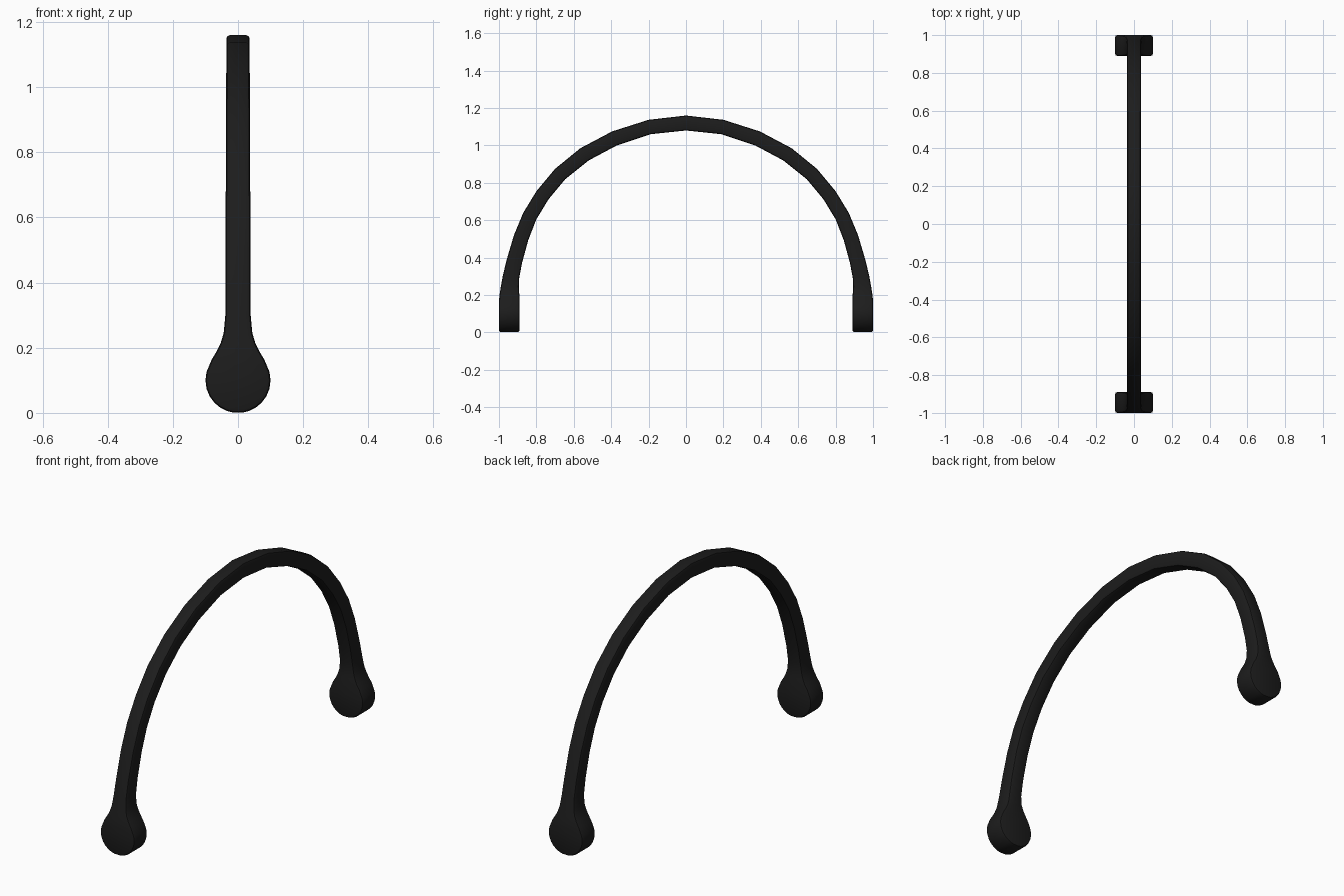
import bpy, bmesh, math

if "Cube" in bpy.data.objects:
    bpy.data.objects.remove(bpy.data.objects["Cube"])

# Rod stations from crown to foot: outer y, outer z, inner y, inner z, half width
ARCH = [
    (0.20, 1.137, 0.19, 1.06, 0.036), (0.395, 1.075, 0.37, 1.00, 0.036),
    (0.565, 0.985, 0.52, 0.92, 0.036), (0.70, 0.875, 0.645, 0.82, 0.037),
    (0.80, 0.755, 0.735, 0.712, 0.037), (0.87, 0.64, 0.80, 0.605, 0.038),
    (0.92, 0.52, 0.843, 0.495, 0.038), (0.96, 0.385, 0.877, 0.37, 0.038),
]
# Neck flaring into the end disc
NECK = [
    (0.98, 0.30, 0.892, 0.29, 0.039), (0.99, 0.245, 0.894, 0.245, 0.044),
    (0.995, 0.215, 0.892, 0.215, 0.053), (0.998, 0.19, 0.89, 0.19, 0.065),
    (1.0, 0.165, 0.89, 0.165, 0.08),
]
# Round end disc, radius 0.1, sampled down its rim
DISC = [(1.0, 0.1 - 0.1 * math.cos(a), 0.89, 0.1 - 0.1 * math.cos(a), 0.1 * math.sin(a))
        for a in (math.radians(d) for d in (120, 105, 90, 75, 60, 46, 33, 21, 10))]

half = ARCH + NECK + DISC
mirrored = [(-a, b, -c, d, w) for a, b, c, d, w in reversed(half)]
stations = mirrored + [(0, 1.16, 0, 1.08, 0.036)] + half

# Sweep a rectangular section through the stations
bm = bmesh.new()
rings = [[bm.verts.new(p) for p in ((-w, yo, zo), (w, yo, zo), (w, yi, zi), (-w, yi, zi))]
         for yo, zo, yi, zi, w in stations]
for r, s in zip(rings, rings[1:]):
    for i in range(4):
        j = (i + 1) % 4
        bm.faces.new((r[i], r[j], s[j], s[i]))
bm.faces.new(rings[0])
bm.faces.new(rings[-1])
bmesh.ops.recalc_face_normals(bm, faces=bm.faces)

# Soften the long corners
corners = [e for e in bm.edges if e.calc_face_angle() > math.radians(60)]
bmesh.ops.bevel(bm, geom=corners, offset=0.011, segments=2, profile=0.5,
                affect='EDGES', clamp_overlap=False)
bmesh.ops.recalc_face_normals(bm, faces=bm.faces)

mesh = bpy.data.meshes.new("arched_handle")
bm.to_mesh(mesh)
bm.free()
handle = bpy.data.objects.new("arched_handle", mesh)
bpy.context.collection.objects.link(handle)

# Black plastic
mat = bpy.data.materials.new("black")
mat.diffuse_color = (0.012, 0.012, 0.012, 1)
mat.use_nodes = True
mat.node_tree.nodes["Principled BSDF"].inputs["Base Color"].default_value = mat.diffuse_color
mesh.materials.append(mat)

bpy.context.view_layer.objects.active = handle
handle.select_set(True)
bpy.ops.object.shade_smooth_by_angle(angle=math.radians(35))
